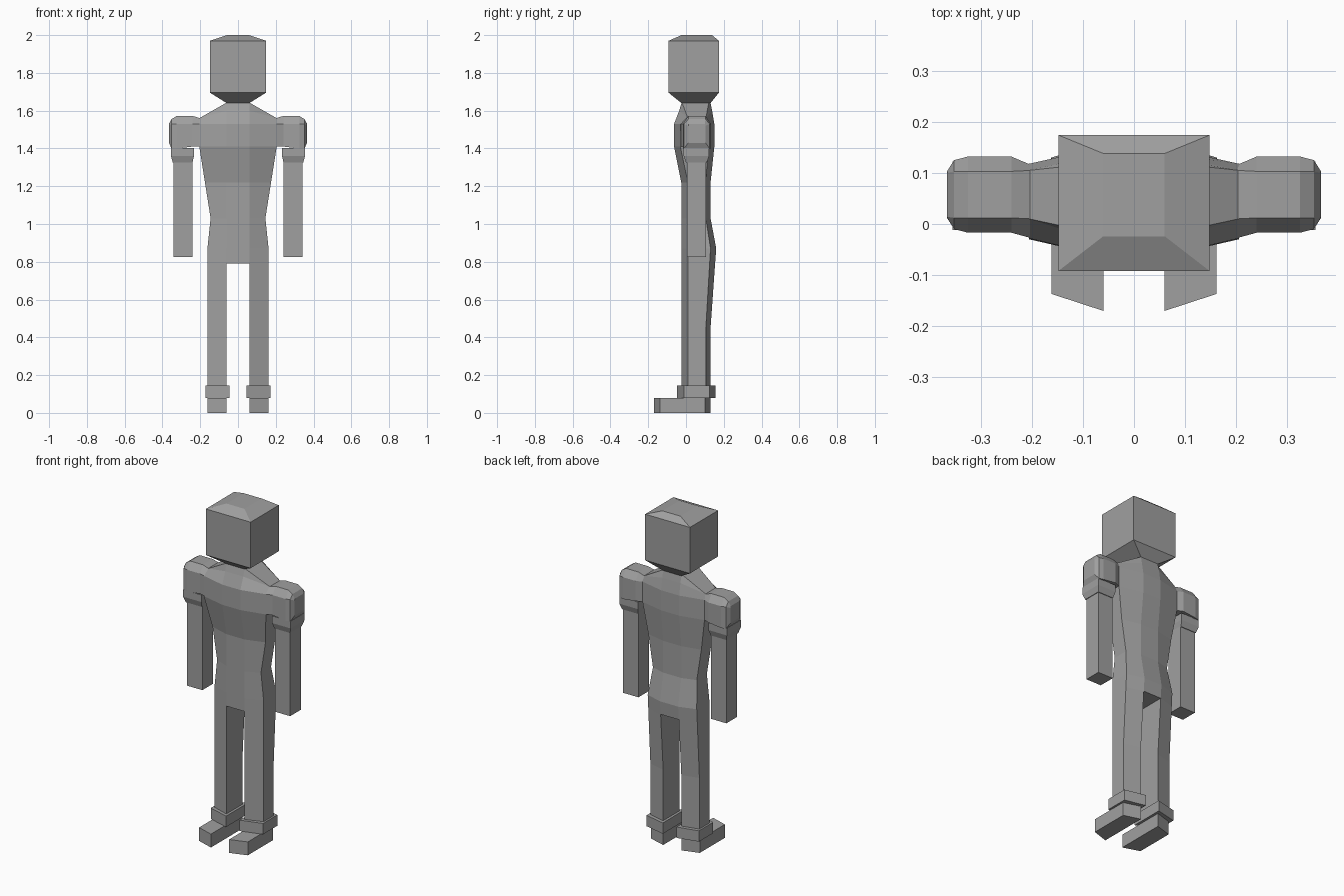
import bpy
import bmesh

if "Cube" in bpy.data.objects:
    bpy.data.objects.remove(bpy.data.objects["Cube"], do_unlink=True)

grey = bpy.data.materials.new("plain grey")
grey.use_nodes = True
grey.diffuse_color = (0.35, 0.35, 0.35, 1)
grey.node_tree.nodes["Principled BSDF"].inputs["Base Color"].default_value = (0.35, 0.35, 0.35, 1)


def loft(name, rings, mirrored=False):
    """Skin a list of equal-length point rings and cap both ends."""
    bm = bmesh.new()
    loops = [[bm.verts.new(p) for p in ring] for ring in rings]
    n = len(loops[0])
    for a, b in zip(loops, loops[1:]):
        for i in range(n):
            j = (i + 1) % n
            bm.faces.new((a[i], a[j], b[j], b[i]))
    bm.faces.new(loops[0])
    bm.faces.new(loops[-1])
    bmesh.ops.recalc_face_normals(bm, faces=bm.faces)
    mesh = bpy.data.meshes.new(name)
    bm.to_mesh(mesh)
    bm.free()
    mesh.materials.append(grey)
    obj = bpy.data.objects.new(name, mesh)
    bpy.context.collection.objects.link(obj)
    if mirrored:
        mod = obj.modifiers.new("Mirror", "MIRROR")
        mod.use_axis = (True, False, False)
    return obj


def rect(x0, x1, y0, y1, z):
    return [(x0, y0, z), (x1, y0, z), (x1, y1, z), (x0, y1, z)]


def body_ring(z, w, front, side_front, side_back, back, side_z=None):
    """Eight-sided torso slice with a flat middle strip front and back."""
    sz = side_z or z
    half = [(0.06, front, z), (w, side_front, sz), (w, side_back, sz), (0.06, back, z)]
    return half + [(-x, y, h) for x, y, h in reversed(half)]


def slant(x0, x1, front, side_front, side_back, back, z):
    """Four-sided leg slice whose front and back narrow outward."""
    return [(x0, front, z), (x1, side_front, z), (x1, side_back, z), (x0, back, z)]


# Head: block with tapered crown and jaw
loft("head", [
    rect(-0.06, 0.06, -0.024, 0.13, 1.64),
    rect(-0.148, 0.148, -0.092, 0.174, 1.695),
    rect(-0.148, 0.148, -0.092, 0.174, 1.97),
    rect(-0.06, 0.06, -0.024, 0.138, 2.0),
])

# Torso from hips to neck
loft("torso", [
    body_ring(0.79, 0.162, -0.025, 0.01, 0.125, 0.154),
    body_ring(0.87, 0.162, -0.025, 0.01, 0.13, 0.16),
    body_ring(1.03, 0.145, -0.025, 0.01, 0.105, 0.13),
    body_ring(1.22, 0.175, -0.025, 0.01, 0.105, 0.13),
    body_ring(1.41, 0.205, -0.063, -0.03, 0.118, 0.15),
    body_ring(1.53, 0.205, -0.063, -0.028, 0.118, 0.15),
    body_ring(1.60, 0.205, -0.036, 0.01, 0.105, 0.138, side_z=1.56),
    body_ring(1.64, 0.065, -0.024, -0.02, 0.12, 0.13),
])

# Legs, cuffs and feet
loft("leg", [
    slant(0.06, 0.162, -0.025, 0.01, 0.105, 0.13, 0.08),
    slant(0.06, 0.162, -0.025, 0.01, 0.105, 0.13, 0.45),
    slant(0.06, 0.162, -0.025, 0.01, 0.125, 0.154, 0.79),
], True)
loft("ankle_cuff", [slant(0.045, 0.173, -0.048, -0.01, 0.125, 0.155, z)
                    for z in (0.08, 0.145)], True)
loft("foot", [slant(0.06, 0.161, -0.17, -0.137, 0.10, 0.13, z)
              for z in (0, 0.08)], True)


def sleeve_ring(x, y0, y1, y2, y3, low, mid, top):
    return [(x, y0, low), (x, y0, mid), (x, y1, top), (x, y2, top), (x, y3, mid), (x, y3, low)]


# Shoulder sleeves, running outward from the torso
loft("shoulder", [
    sleeve_ring(0.20, -0.028, 0.01, 0.105, 0.115, 1.41, 1.53, 1.56),
    sleeve_ring(0.24, -0.017, 0.012, 0.103, 0.132, 1.41, 1.53, 1.572),
    sleeve_ring(0.325, -0.017, 0.012, 0.103, 0.132, 1.40, 1.53, 1.572),
    sleeve_ring(0.352, -0.010, 0.012, 0.103, 0.125, 1.40, 1.53, 1.555),
    sleeve_ring(0.366, 0.012, 0.014, 0.10, 0.103, 1.43, 1.52, 1.53),
], True)

# Sleeve bands tapering onto the forearms
loft("sleeve_band", [
    rect(0.241, 0.345, 0.0, 0.11, 1.325),
    rect(0.233, 0.355, -0.012, 0.122, 1.36),
    rect(0.233, 0.355, -0.012, 0.122, 1.402),
], True)
loft("forearm", [rect(0.24, 0.341, 0.006, 0.106, z) for z in (0.825, 1.34)], True)
